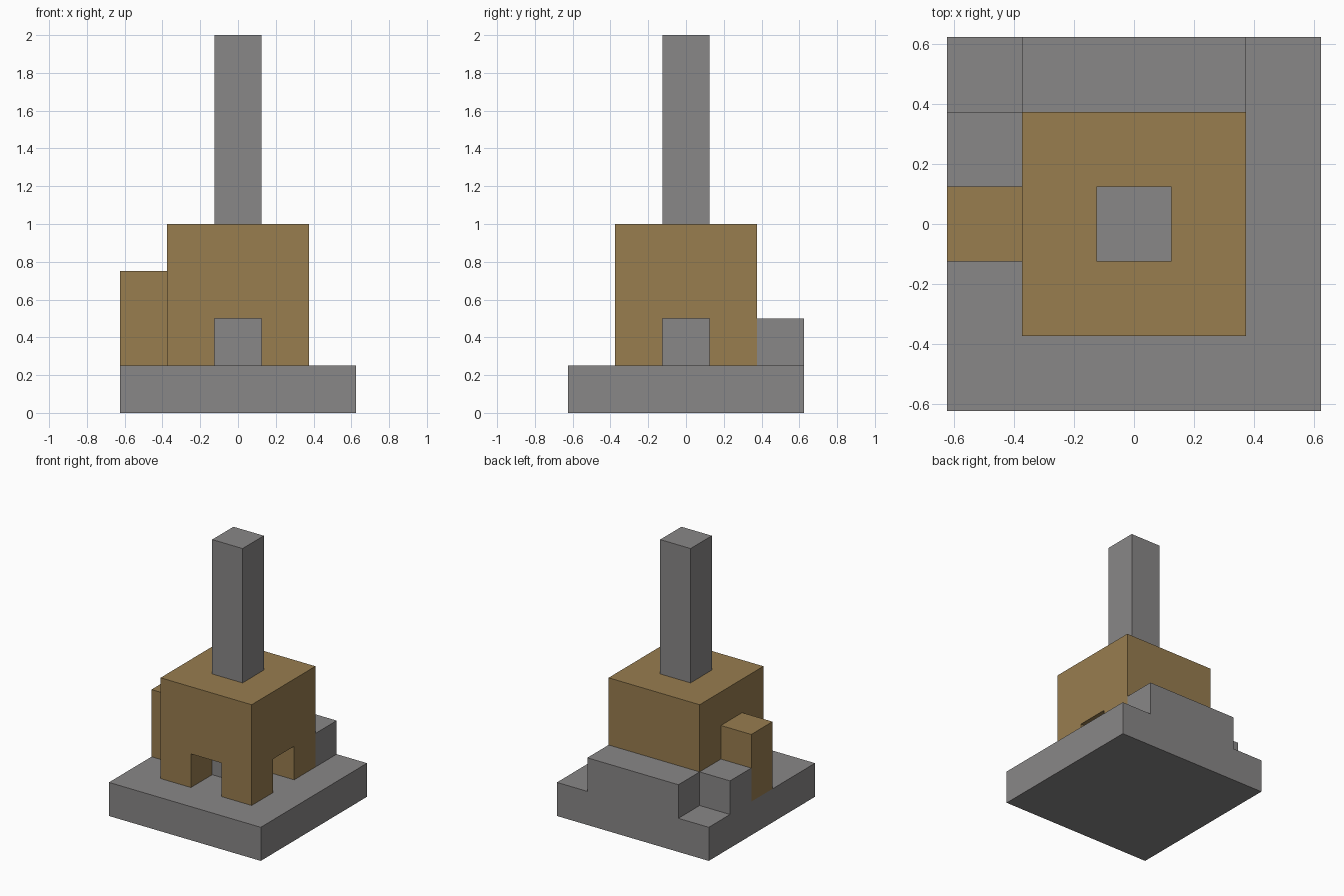
import bpy
from mathutils import Vector

default = bpy.data.objects.get("Cube")
if default:
    bpy.data.objects.remove(default, do_unlink=True)


def make_material(name, colour):
    mat = bpy.data.materials.new(name)
    mat.use_nodes = True
    mat.diffuse_color = colour
    mat.node_tree.nodes["Principled BSDF"].inputs["Base Color"].default_value = colour
    return mat


def box(name, low, high, mat):
    """Axis-aligned box between two opposite corners."""
    low, high = Vector(low), Vector(high)
    bpy.ops.mesh.primitive_cube_add(size=1, location=(low + high) / 2)
    obj = bpy.context.object
    obj.name = name
    obj.scale = high - low
    bpy.ops.object.transform_apply(location=False, rotation=False, scale=True)
    obj.data.materials.append(mat)
    return obj


def cut(target, cutter):
    """Subtract the cutter from the target and delete it."""
    cutter.hide_render = True
    mod = target.modifiers.new("opening", "BOOLEAN")
    mod.operation = "DIFFERENCE"
    mod.solver = "EXACT"
    mod.object = cutter
    bpy.context.view_layer.objects.active = target
    bpy.ops.object.modifier_apply(modifier=mod.name)
    bpy.data.objects.remove(cutter, do_unlink=True)


stone = make_material("stone grey", (0.25, 0.242, 0.242, 1))
wood = make_material("wood brown", (0.314, 0.205, 0.078, 1))

U = 0.25          # building unit
H = U / 2         # half a unit
IN, OUT = 1.5 * U, 2.5 * U   # body and base half widths

# Square foundation
box("base", (-OUT, -OUT, 0), (OUT, OUT, U), stone)

# Body standing on four corner legs, with crossing openings below
body = box("body", (-IN, -IN, U), (IN, IN, 4 * U), wood)
cut(body, box("front_opening", (-H, -OUT, 0), (H, OUT, 2 * U), wood))
cut(body, box("side_opening", (-OUT, -H, 0), (OUT, H, 2 * U), wood))

# Central column rising through the body
box("column", (-H, -H, U), (H, H, 8 * U), stone)

# Raised ledge along the back
box("back_ledge", (-IN, IN, U), (IN, OUT, 2 * U), stone)

# Side post and the step behind it
box("side_post", (-OUT, -H, U), (-IN, H, 3 * U), wood)
box("side_step", (-OUT, H, U), (-IN, IN, 2 * U), stone)
